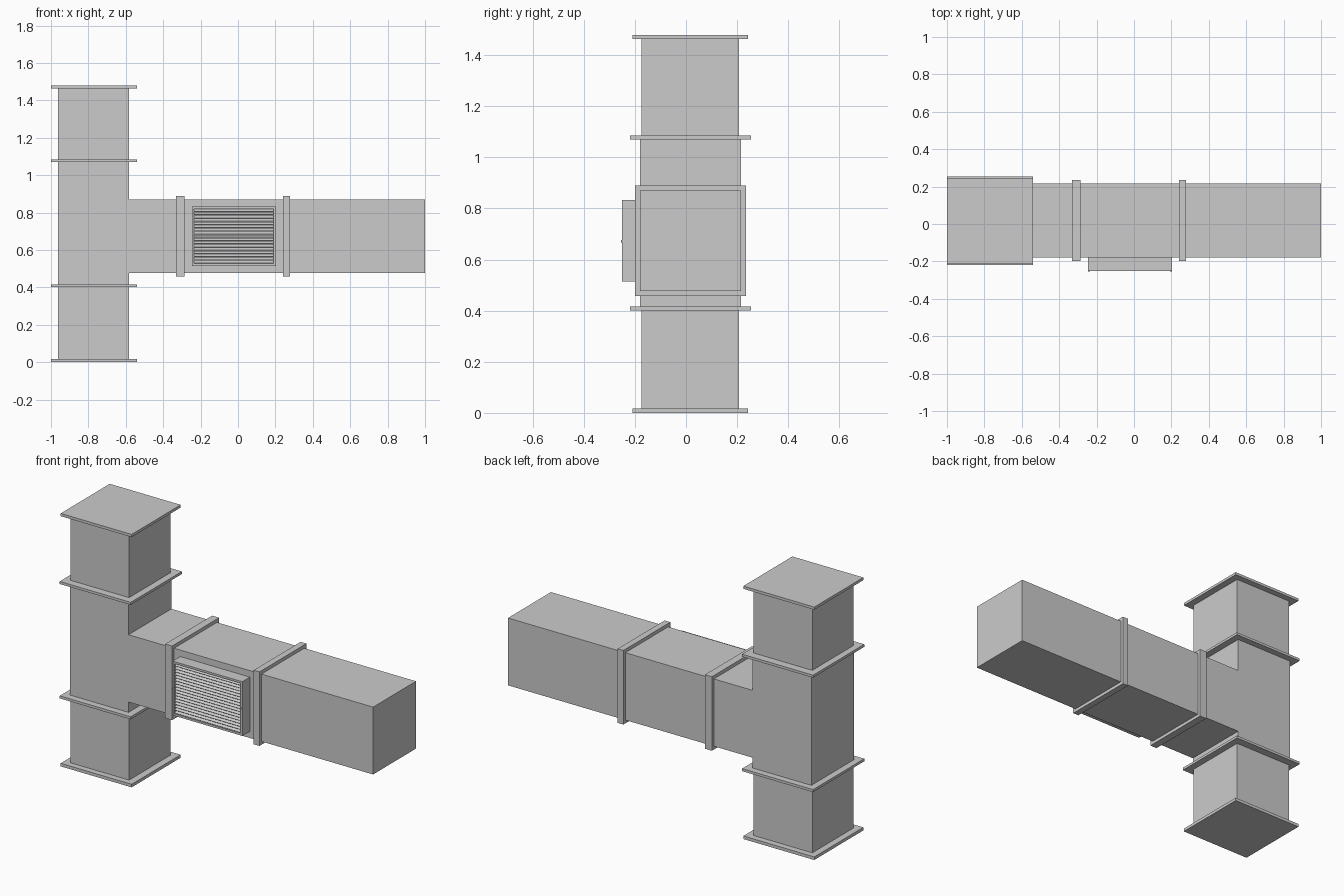
import bpy, bmesh, math
from mathutils import Matrix

if "Cube" in bpy.data.objects:
    bpy.data.objects.remove(bpy.data.objects["Cube"])


def box(name, x, y, z):
    bm = bmesh.new()
    size = [b - a for a, b in (x, y, z)]
    mid = [(a + b) / 2 for a, b in (x, y, z)]
    bmesh.ops.create_cube(bm, size=1, matrix=Matrix.Diagonal((*size, 1)))
    mesh = bpy.data.meshes.new(name)
    bm.to_mesh(mesh)
    bm.free()
    ob = bpy.data.objects.new(name, mesh)
    ob.location = mid
    bpy.context.collection.objects.link(ob)
    return ob


# Vertical duct: narrower end sections and a central tee body
DX = (-0.962, -0.582)
box("lower_duct", DX, (-0.175, 0.207), (0.01, 0.41))
box("upper_duct", DX, (-0.175, 0.207), (1.075, 1.47))
box("tee_body", DX, (-0.18, 0.216), (0.405, 1.08))

# Flange plates on the vertical duct
for name, y, z in (("bottom_flange", (-0.21, 0.243), (0, 0.018)),
                   ("lower_flange", (-0.219, 0.254), (0.401, 0.416)),
                   ("upper_flange", (-0.219, 0.254), (1.07, 1.085)),
                   ("top_flange", (-0.21, 0.243), (1.463, 1.479))):
    box(name, (-1.0, -0.541), y, z)

# Horizontal branch duct and its collars
box("branch_duct", (-0.60, 1.0), (-0.18, 0.216), (0.476, 0.87))
for name, x in (("inner_collar", (-0.332, -0.287)), ("outer_collar", (0.241, 0.278))):
    box(name, x, (-0.199, 0.235), (0.457, 0.89))

# Grille housing: four walls around an open front
X0, X1, Z0, Z1, T = -0.247, 0.203, 0.515, 0.832, 0.012
GY = (-0.25, -0.175)
box("grille_left_wall", (X0, X0 + T), GY, (Z0, Z1))
box("grille_right_wall", (X1 - T, X1), GY, (Z0, Z1))
box("grille_bottom_wall", (X0 + T, X1 - T), GY, (Z0, Z0 + T))
box("grille_top_wall", (X0 + T, X1 - T), GY, (Z1 - T, Z1))

# Angled louvre slats
COUNT = 17
pitch = (Z1 - Z0 - 2 * T) / COUNT
for i in range(COUNT):
    zc = Z0 + T + pitch * (i + 0.5)
    slat = box(f"louvre_{i + 1}", (X0 + T, X1 - T), (-0.248, -0.226), (zc - 0.0015, zc + 0.0015))
    slat.rotation_euler.x = math.radians(35)

# Small fixing screws on the grille rim
for name, x in (("left_screw", X0 + T / 2), ("right_screw", X1 - T / 2)):
    bpy.ops.mesh.primitive_cylinder_add(vertices=12, radius=0.005, depth=0.008,
                                        location=(x, -0.251, 0.672),
                                        rotation=(math.pi / 2, 0, 0))
    bpy.context.object.name = name
